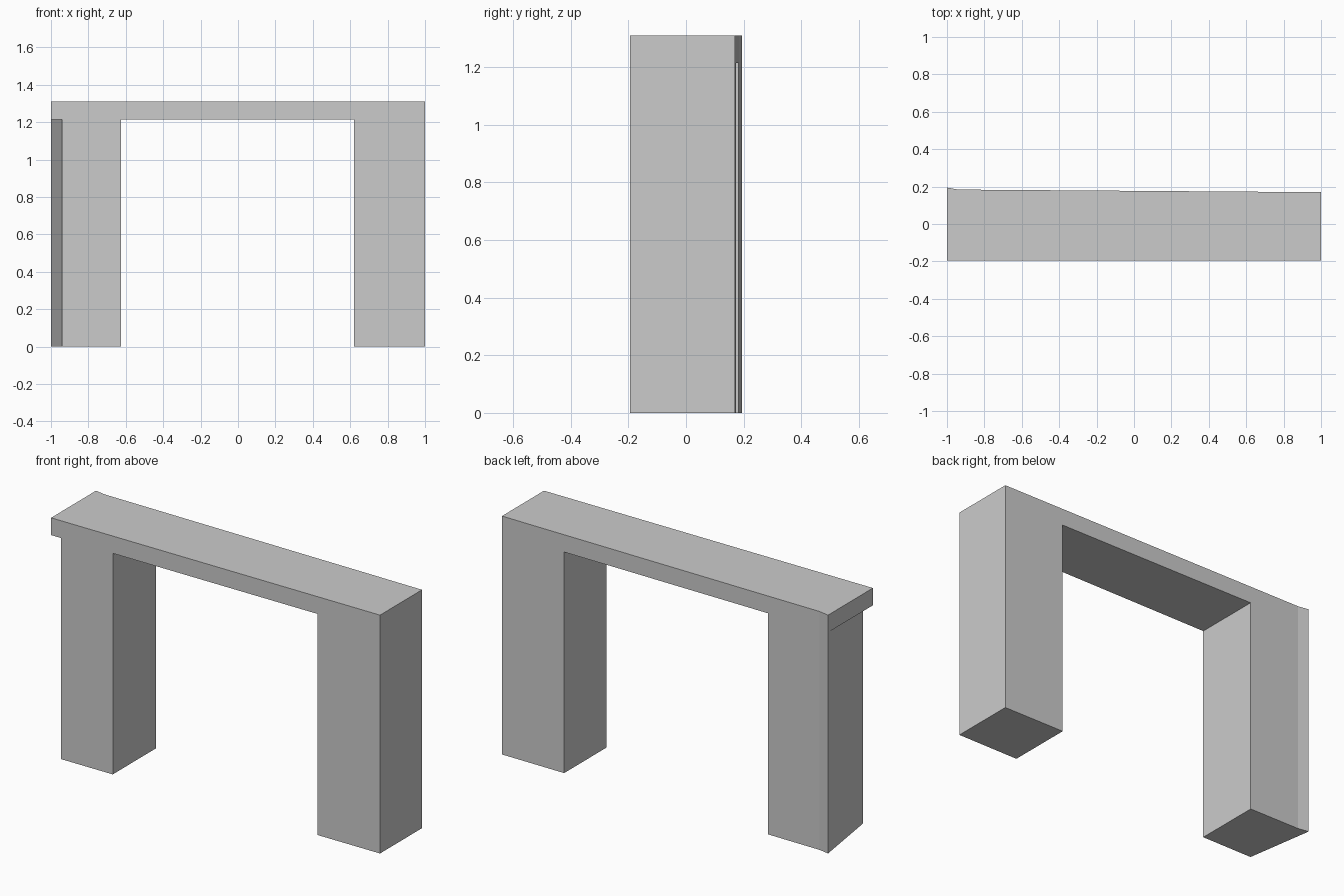
import bpy, bmesh
from math import radians
from mathutils import Vector

if "Cube" in bpy.data.objects:
    bpy.data.objects.remove(bpy.data.objects["Cube"])

HEIGHT, UNDERSIDE = 1.31, 1.215
FRONT = -0.195

def back_y(x):
    """Slightly tapering back edge of the frame."""
    return 0.184 + (x + 0.94) / 1.94 * (0.17 - 0.184)

def extrude(bm, faces, dz):
    res = bmesh.ops.extrude_face_region(bm, geom=faces)
    verts = [g for g in res["geom"] if isinstance(g, bmesh.types.BMVert)]
    bmesh.ops.translate(bm, verts=verts, vec=Vector((0, 0, dz)))

bm = bmesh.new()

# Plan of the underside: front and back points at each division
def point(x, y):
    return bm.verts.new((x, y, UNDERSIDE))

front = [point(x, FRONT) for x in (-0.94, -0.625, 0.62, 1)]
back = [point(x, back_y(x)) for x in (-0.94, -0.625, 0.62, 1)]
corner_front, corner_back = point(-1, FRONT), point(-1, 0.195)

overhang = bm.faces.new((corner_front, front[0], corner_back))
left = bm.faces.new((front[0], front[1], back[1], back[0], corner_back))
span = bm.faces.new((front[1], front[2], back[2], back[1]))
right = bm.faces.new((front[2], front[3], back[3], back[2]))

# Lintel rises from the plan, legs drop from its outer cells
extrude(bm, [overhang, left, span, right], HEIGHT - UNDERSIDE)
low = [f for f in bm.faces if all(abs(v.co.z - UNDERSIDE) < 1e-5 for v in f.verts)]
legs = [f for f in low if len(f.verts) == 5 or f.calc_center_median().x > 0.7]
extrude(bm, legs, -UNDERSIDE)

# Merge flat neighbouring faces
bmesh.ops.recalc_face_normals(bm, faces=bm.faces[:])
bmesh.ops.dissolve_limit(bm, angle_limit=radians(0.5), verts=bm.verts[:], edges=bm.edges[:])

mesh = bpy.data.meshes.new("archway_frame")
bm.to_mesh(mesh)
bm.free()
bpy.context.collection.objects.link(bpy.data.objects.new("archway_frame", mesh))
